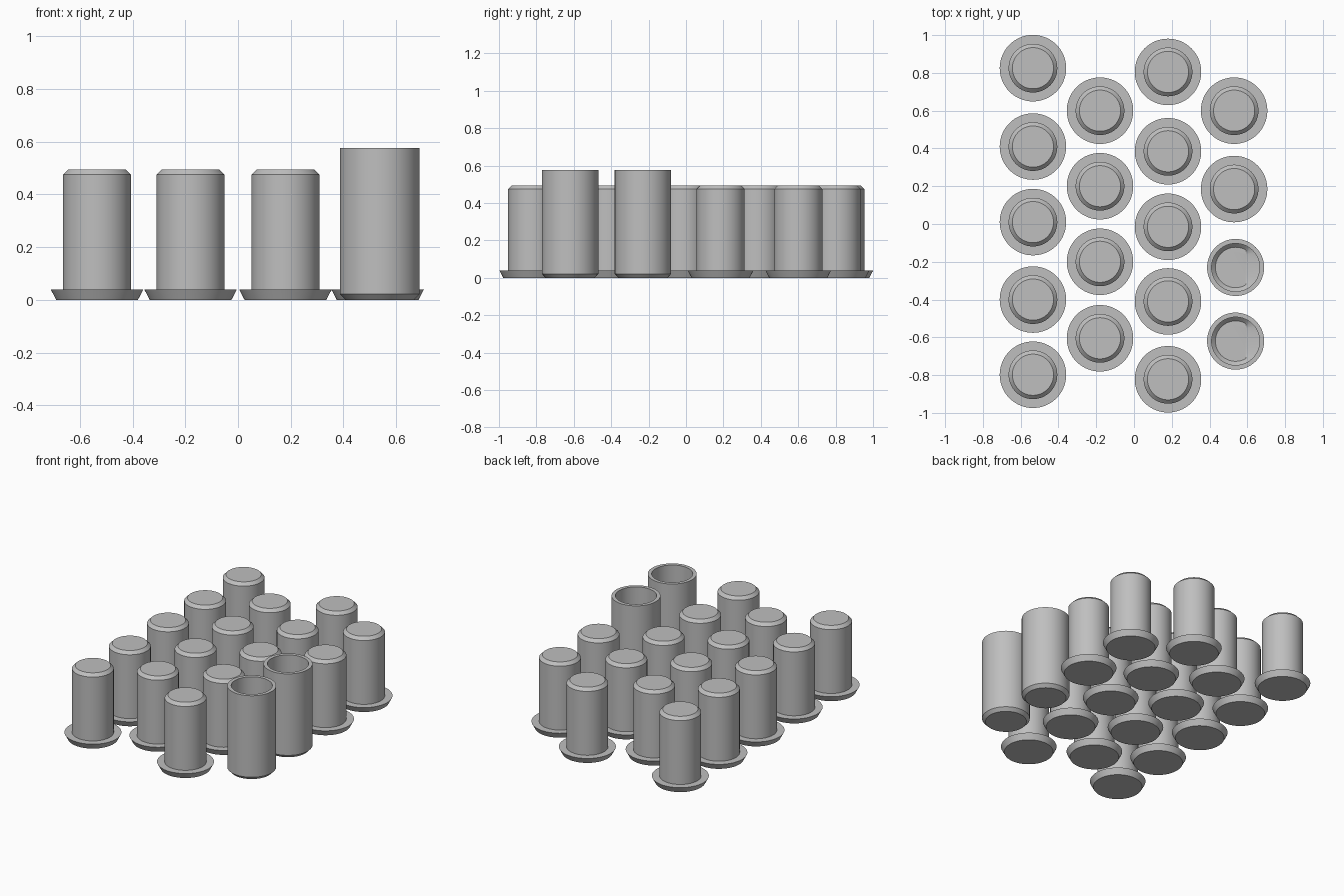
import bpy, bmesh, math

cube = bpy.data.objects.get("Cube")
if cube:
    bpy.data.objects.remove(cube, do_unlink=True)

SIDES = 64

grey = bpy.data.materials.new("plain grey")
grey.use_nodes = True
colour = (0.52, 0.52, 0.52, 1)
grey.diffuse_color = colour
grey.node_tree.nodes["Principled BSDF"].inputs["Base Color"].default_value = colour


def lathe(name, profile, flat_x=None):
    """Closed solid from (radius, z) rings; flat_x cuts the last ring to a D."""
    bm = bmesh.new()
    rings = []
    for r, z in profile:
        ring = []
        for i in range(SIDES):
            a = 2 * math.pi * i / SIDES
            ring.append(bm.verts.new((r * math.cos(a), r * math.sin(a), z)))
        rings.append(ring)
    if flat_x is not None:
        for v in rings[-1]:
            v.co.x = min(v.co.x, flat_x)
    for low, high in zip(rings, rings[1:]):
        for i in range(SIDES):
            j = (i + 1) % SIDES
            bm.faces.new((low[i], low[j], high[j], high[i]))
    bm.faces.new(rings[0][::-1])
    bm.faces.new(rings[-1])
    mesh = bpy.data.meshes.new(name)
    bm.to_mesh(mesh)
    bm.free()
    mesh.materials.append(grey)
    return mesh


def place(name, mesh, x, y):
    ob = bpy.data.objects.new(name, mesh)
    bpy.context.collection.objects.link(ob)
    ob.location = (x, y, 0)
    return ob


# Flanged peg: tapered foot, straight body, chamfered top
peg = lathe("peg", [(0.155, 0), (0.176, 0.04), (0.129, 0.04),
                    (0.129, 0.475), (0.109, 0.495)])

# Open cup: chamfered foot, thin wall, chamfered D-shaped floor inside
cup = lathe("cup", [(0.13, 0), (0.151, 0.022), (0.151, 0.577), (0.127, 0.577),
                    (0.127, 0.1), (0.107, 0.08)], flat_x=0.056)

# Staggered columns of pegs
columns = {
    -0.535: (0.825, 0.41, 0.01, -0.40, -0.798),
    -0.18: (0.60, 0.20, -0.20, -0.605),
    0.18: (0.805, 0.385, -0.015, -0.41, -0.822),
    0.53: (0.60, 0.185),
}
parts = [place("peg", peg, x, y) for x, ys in columns.items() for y in ys]

# Two cups finish the last column
parts += [place("cup", cup, 0.538, y) for y in (-0.23, -0.62)]

# Smooth walls, sharp rims
for ob in (parts[0], parts[-1]):
    bpy.ops.object.select_all(action="DESELECT")
    ob.select_set(True)
    bpy.context.view_layer.objects.active = ob
    bpy.ops.object.shade_smooth_by_angle(angle=math.radians(25))
